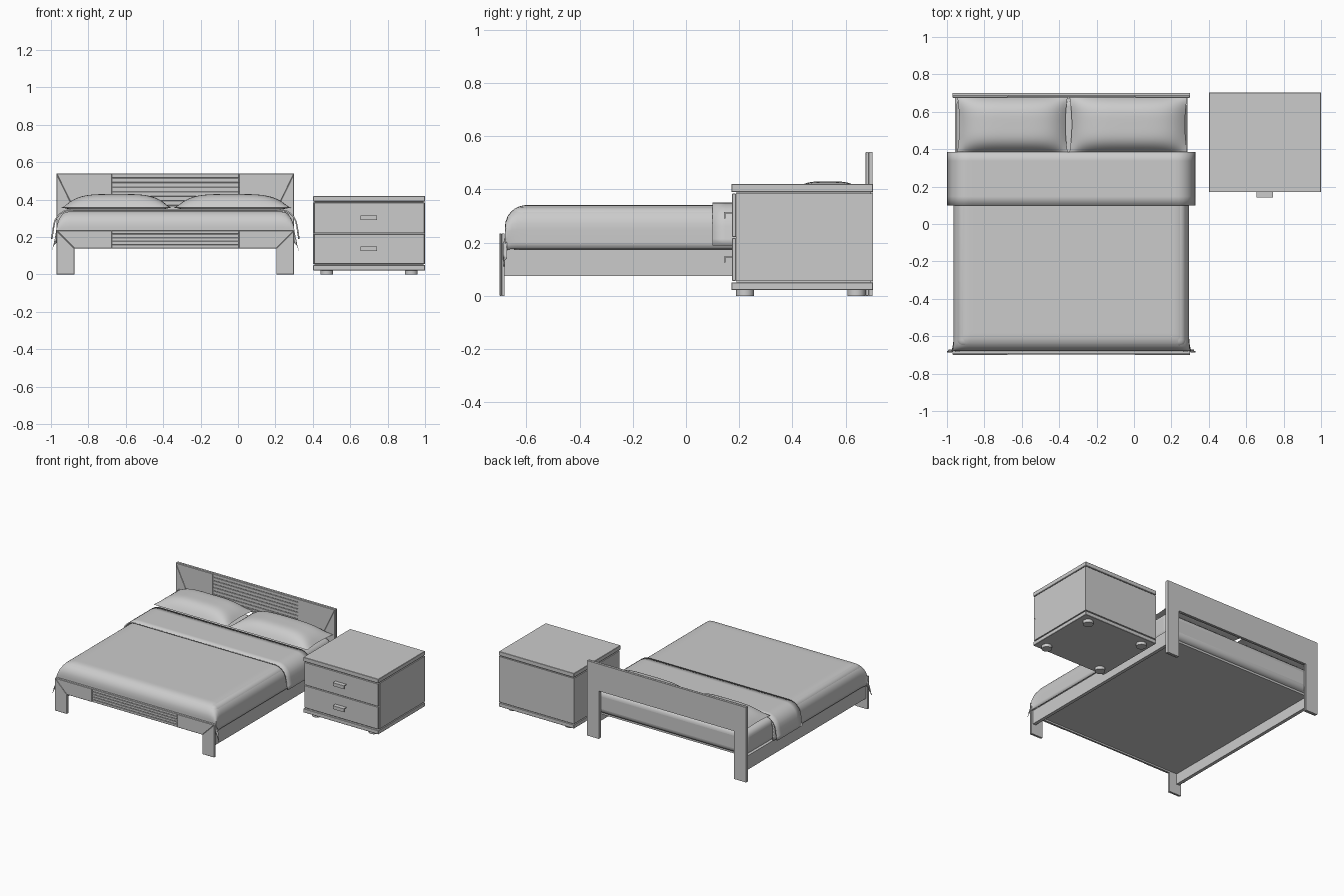
import bpy, bmesh, math

cube = bpy.data.objects.get("Cube")
if cube:
    bpy.data.objects.remove(cube)

grey = bpy.data.materials.new("plain_grey")
grey.use_nodes = True
GREY = (0.6, 0.6, 0.6, 1)
grey.diffuse_color = GREY
grey.node_tree.nodes["Principled BSDF"].inputs["Base Color"].default_value = GREY

BED_X = -0.335          # bed centre line


def finish(name, bm, bevel=0, segments=1, smooth=False, thickness=0, fix=True):
    if fix:
        bmesh.ops.recalc_face_normals(bm, faces=bm.faces)
    mesh = bpy.data.meshes.new(name)
    bm.to_mesh(mesh)
    bm.free()
    mesh.materials.append(grey)
    obj = bpy.data.objects.new(name, mesh)
    bpy.context.collection.objects.link(obj)
    if thickness:
        mod = obj.modifiers.new("thickness", "SOLIDIFY")
        mod.thickness = thickness
        mod.offset = -1
    if bevel:
        mod = obj.modifiers.new("bevel", "BEVEL")
        mod.width = bevel
        mod.segments = segments
    if smooth:
        bpy.ops.object.select_all(action="DESELECT")
        obj.select_set(True)
        bpy.context.view_layer.objects.active = obj
        bpy.ops.object.shade_smooth_by_angle(angle=math.radians(40))
    return obj


def box(name, x0, x1, y0, y1, z0, z1, **kw):
    bm = bmesh.new()
    bmesh.ops.create_cube(bm, size=1)
    for v in bm.verts:
        v.co = ((x0 + x1) / 2 + v.co.x * (x1 - x0),
                (y0 + y1) / 2 + v.co.y * (y1 - y0),
                (z0 + z1) / 2 + v.co.z * (z1 - z0))
    return finish(name, bm, **kw)


def prism(name, outline, y0, y1, **kw):
    """Extrude an x-z outline from y0 to y1."""
    bm = bmesh.new()
    face = bm.faces.new([bm.verts.new((x, y0, z)) for x, z in outline])
    ext = bmesh.ops.extrude_face_region(bm, geom=[face])["geom"]
    for v in ext:
        if isinstance(v, bmesh.types.BMVert):
            v.co.y = y1
    return finish(name, bm, **kw)


# Head and foot boards: plain backing, mitred facing, slatted centre
def board(name, top, under, y_face, y_seam, y_back, slats):
    half, leg, mid = 0.635, 0.54, 0.34
    outline = [(-half, 0), (-leg, 0), (-leg, under), (leg, under),
               (leg, 0), (half, 0), (half, top), (-half, top)]
    prism(name + "_backing", [(BED_X + x, z) for x, z in outline], y_seam, y_back)
    for side, label in ((-1, "right"), (1, "left")):
        post = [(half, 0), (half, top), (leg, under), (leg, 0)]
        panel = [(half, top), (mid, top), (mid, under), (leg, under)]
        for part, shape in (("leg", post), ("panel", panel)):
            prism(f"{name}_{label}_{part}", [(BED_X + side * x, z) for x, z in shape],
                  y_face, y_seam, bevel=0.002)
    step = (top - under) / slats
    for i in range(slats):
        z = under + i * step
        box(f"{name}_slat_{i + 1}", BED_X - mid, BED_X + mid, y_face + 0.002, y_seam,
            z, z + step, bevel=0.002)


board("headboard", 0.54, 0.345, 0.675, 0.687, 0.70, 8)
board("footboard", 0.235, 0.14, -0.70, -0.692, -0.682, 5)

# Frame and mattress
for side, label in ((-1, "right"), (1, "left")):
    x = BED_X + side * 0.61
    box(label + "_side_rail", x - 0.012, x + 0.012, -0.682, 0.675, 0.075, 0.175)
box("bed_base", BED_X - 0.6, BED_X + 0.6, -0.68, 0.64, 0.15, 0.165)
box("mattress", BED_X - 0.615, BED_X + 0.615, -0.66, 0.672, 0.165, 0.335,
    bevel=0.04, segments=5, smooth=True)


def wrap(s, flat, r):
    """Bend a cloth distance over an edge: returns offset and fall."""
    sign, over = math.copysign(1, s), abs(s) - flat
    if over <= 0:
        return s, 0
    if over < r * math.pi / 2:
        a = over / r
        return sign * (flat + r * math.sin(a)), r * (1 - math.cos(a))
    return sign * (flat + r), r + over - r * math.pi / 2


def cloth(name, half, r, fall, top, y_flat, t0, t1, flare, corner_only, nx=64, ny=48):
    bm = bmesh.new()
    reach = half - r + r * math.pi / 2 + fall - r
    rows = []
    for j in range(ny + 1):
        y, dy = wrap(t0 + (t1 - t0) * j / ny, y_flat, r)
        row = []
        for i in range(nx + 1):
            x, dx = wrap(-reach + 2 * reach * i / nx, half - r, r)
            k = dx / fall * (dy / fall if corner_only else 1)
            x += math.copysign(flare * k, x)
            row.append(bm.verts.new((BED_X + x, y, top - math.hypot(dx, dy))))
        rows.append(row)
    for a, b in zip(rows, rows[1:]):
        for i in range(nx):
            bm.faces.new((a[i], a[i + 1], b[i + 1], b[i]))
    return finish(name, bm, smooth=True, thickness=0.008, fix=False)


# Bedding: hanging corners at the foot, folded band near the pillows
R, FALL = 0.08, 0.163
foot = 0.6 + R * math.pi / 2 + FALL - R
cloth("duvet", 0.63, R, FALL, 0.341, 0.6, -foot, 0.38, 0.035, True)
cloth("folded_band", 0.64, R, 0.16, 0.35, 0.6, 0.1, 0.385, 0.025, False, ny=6)


# Pillows: puffed grid above a shallower underside, pinched at the rim
def pillow(name, x0, x1, y0, y1, n=28):
    bm = bmesh.new()
    bmesh.ops.create_grid(bm, x_segments=n, y_segments=n, size=1)
    bottom = bmesh.ops.duplicate(bm, geom=bm.faces[:])["geom"]
    low = {g for g in bottom if isinstance(g, bmesh.types.BMVert)}
    for v in bm.verts:
        u, w = v.co.x, v.co.y
        puff = max(0, (1 - u ** 4) * (1 - w ** 4))
        waist = 1 - 0.04 * (1 - w * w) * u * u
        v.co = ((x0 + x1) / 2 + u * waist * (x1 - x0) / 2,
                (y0 + y1) / 2 + w * (y1 - y0) / 2,
                0.357 + puff * (-0.02 if v in low else 0.073))
    bmesh.ops.remove_doubles(bm, verts=bm.verts, dist=0.0001)
    return finish(name, bm, smooth=True)


pillow("right_pillow", -0.945, -0.355, 0.385, 0.68)
pillow("left_pillow", -0.345, 0.285, 0.385, 0.68)

# Nightstand
NX0, NX1, NY0, NY1 = 0.402, 1.0, 0.17, 0.703
box("nightstand_top", NX0, NX1, NY0, NY1, 0.39, 0.42, bevel=0.002)
box("nightstand_plinth", NX0, NX1, NY0, NY1, 0.022, 0.05, bevel=0.002)
box("nightstand_core", NX0 + 0.008, NX1 - 0.008, NY0 + 0.02, NY1 - 0.008, 0.045, 0.395)
box("nightstand_body", NX0, NX1, NY0 + 0.018, NY1, 0.056, 0.384)
for z0, z1, label in ((0.056, 0.217, "lower"), (0.221, 0.384, "upper")):
    box(label + "_drawer_front", NX0 + 0.004, NX1 - 0.004, NY0 + 0.003, NY0 + 0.018,
        z0, z1, bevel=0.002)
    zt = (z0 + z1) / 2 + 0.012
    box(label + "_handle_plate", 0.656, 0.744, 0.143, 0.175, zt - 0.005, zt)
    box(label + "_handle_lip", 0.656, 0.744, 0.143, 0.149, zt - 0.024, zt)
for x in (0.475, 0.927):
    for y in (0.222, 0.64):
        bm = bmesh.new()
        bmesh.ops.create_cone(bm, cap_ends=True, segments=24, radius1=0.034,
                              radius2=0.034, depth=0.024)
        bmesh.ops.translate(bm, verts=bm.verts, vec=(x, y, 0.012))
        label = ("right" if x < 0.7 else "left") + ("_front" if y < 0.4 else "_back")
        finish("nightstand_" + label + "_foot", bm, smooth=True)
